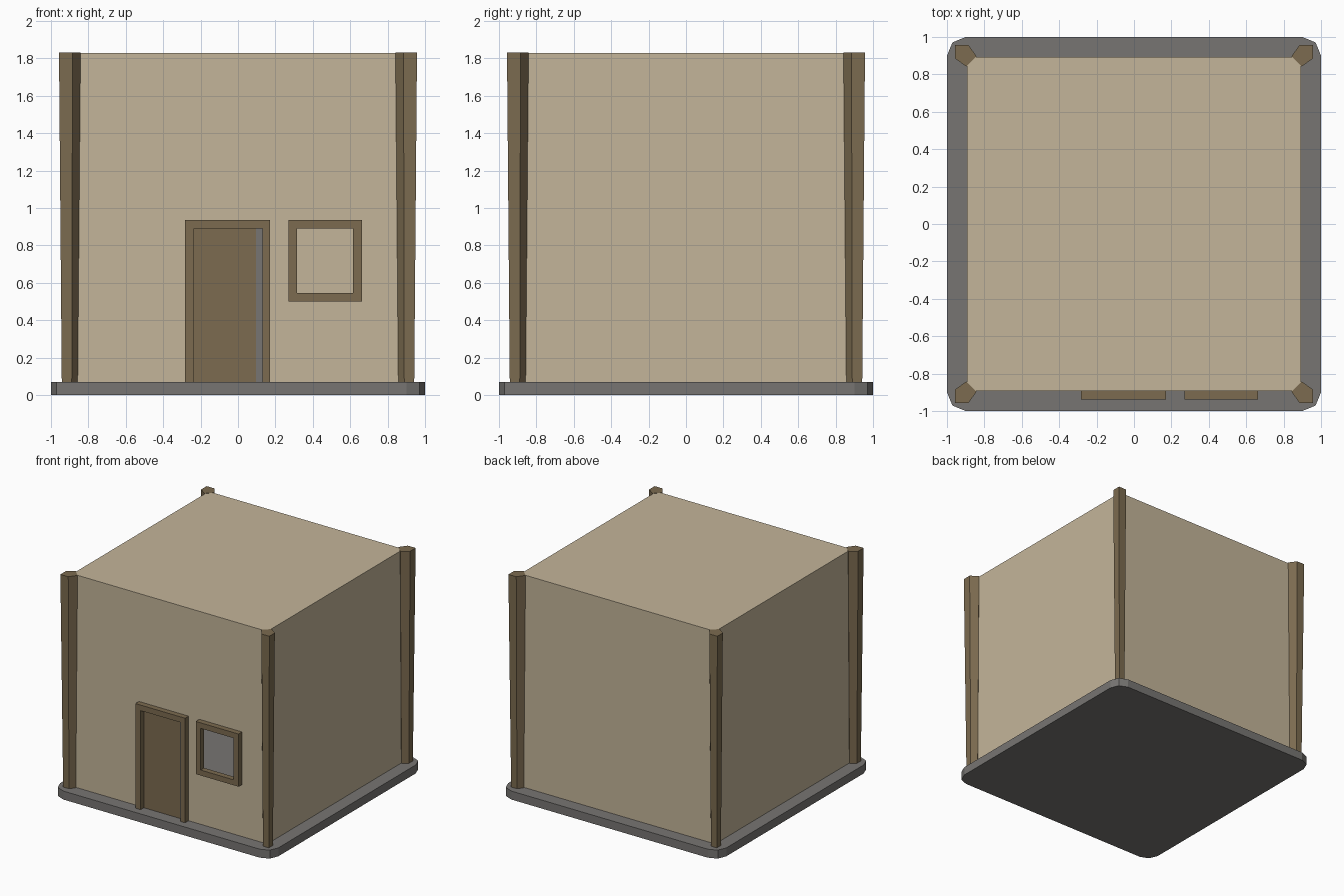
import bpy, bmesh

cube = bpy.data.objects.get("Cube")
if cube:
    bpy.data.objects.remove(cube, do_unlink=True)


def material(name, rgb):
    m = bpy.data.materials.new(name)
    m.use_nodes = True
    m.diffuse_color = (*rgb, 1)
    m.node_tree.nodes["Principled BSDF"].inputs["Base Color"].default_value = (*rgb, 1)
    return m


plaster = material("sand plaster", (0.55, 0.46, 0.32))
timber = material("brown timber", (0.20, 0.147, 0.08))
stone = material("grey stone", (0.185, 0.178, 0.17))

FLOOR, ROOF, WALL = 0.07, 1.83, 0.892


def finish(name, bm, mat):
    bmesh.ops.recalc_face_normals(bm, faces=bm.faces)
    mesh = bpy.data.meshes.new(name)
    bm.to_mesh(mesh)
    bm.free()
    mesh.materials.append(mat)
    ob = bpy.data.objects.new(name, mesh)
    bpy.context.collection.objects.link(ob)
    return ob


def add_box(bm, x0, x1, y0, y1, z0, z1):
    verts = bmesh.ops.create_cube(bm, size=1)["verts"]
    for v in verts:
        v.co.x = x1 if v.co.x > 0 else x0
        v.co.y = y1 if v.co.y > 0 else y0
        v.co.z = z1 if v.co.z > 0 else z0


def rect(x0, x1, z0, z1):
    return [(x0, z0), (x0, z1), (x1, z1), (x1, z0)]


def add_border(bm, outer, inner, y, closed=True):
    """Band of quads between two outlines in the front plane."""
    a = [bm.verts.new((x, y, z)) for x, z in outer]
    b = [bm.verts.new((x, y, z)) for x, z in inner]
    n = len(a)
    return [bm.faces.new((a[i], a[(i + 1) % n], b[(i + 1) % n], b[i]))
            for i in range(n if closed else n - 1)]


def frame(name, outer, inner, closed):
    bm = bmesh.new()
    faces = add_border(bm, outer, inner, -WALL, closed)
    new = bmesh.ops.extrude_face_region(bm, geom=faces, use_keep_orig=True)
    for v in new["geom"]:
        if isinstance(v, bmesh.types.BMVert):
            v.co.y -= 0.046
    return finish(name, bm, timber)


# Foundation slab with rounded corners
bm = bmesh.new()
add_box(bm, -1, 1, -1, 1, 0, FLOOR)
corners = [e for e in bm.edges if abs(e.verts[0].co.z - e.verts[1].co.z) > 0.01]
bmesh.ops.bevel(bm, geom=corners, offset=0.1, segments=2, profile=0.5, affect='EDGES')
finish("foundation_slab", bm, stone)

# Hollow walls and flat roof, with an open window in the front wall
opening = rect(0.315, 0.615, 0.545, 0.89)
bm = bmesh.new()
add_box(bm, -WALL, WALL, -WALL, WALL, FLOOR, ROOF)
bm.normal_update()
unused = [f for f in bm.faces if f.normal.y < -0.5 or f.normal.z < -0.5]
bmesh.ops.delete(bm, geom=unused, context='FACES')
add_border(bm, rect(-WALL, WALL, FLOOR, ROOF), opening, -WALL)
bmesh.ops.remove_doubles(bm, verts=bm.verts, dist=0.0001)
finish("walls_and_roof", bm, plaster)

# Window and door surrounds
frame("window_frame", rect(0.27, 0.662, 0.5, 0.936), opening, True)
frame("door_frame", rect(-0.283, 0.172, FLOOR, 0.936),
      rect(-0.235, 0.13, FLOOR, 0.89), False)

# Door leaf and the grey strip beside it
for name, x0, x1, mat in (("door", -0.235, 0.095, timber),
                          ("door_edge_strip", 0.095, 0.13, stone)):
    bm = bmesh.new()
    add_box(bm, x0, x1, -WALL - 0.004, -WALL, FLOOR, 0.89)
    finish(name, bm, mat)

# Corner posts, five-sided and widening towards the top
profile = [(0.957, 0.957), (0.885, 0.957), (0.842, 0.897), (0.897, 0.842), (0.957, 0.885)]
MID = 0.9
for sx, side in ((-1, "right"), (1, "left")):
    for sy, end in ((-1, "front"), (1, "back")):
        bm = bmesh.new()
        rings = []
        for z, k in ((FLOOR, 0.74), (ROOF + 0.002, 1)):
            rings.append([bm.verts.new((sx * (MID + (x - MID) * k),
                                        sy * (MID + (y - MID) * k), z))
                          for x, y in profile])
        low, high = rings
        bm.faces.new(low)
        bm.faces.new(high)
        for i in range(len(profile)):
            j = (i + 1) % len(profile)
            bm.faces.new((low[i], low[j], high[j], high[i]))
        finish(f"{end}_{side}_post", bm, timber)
